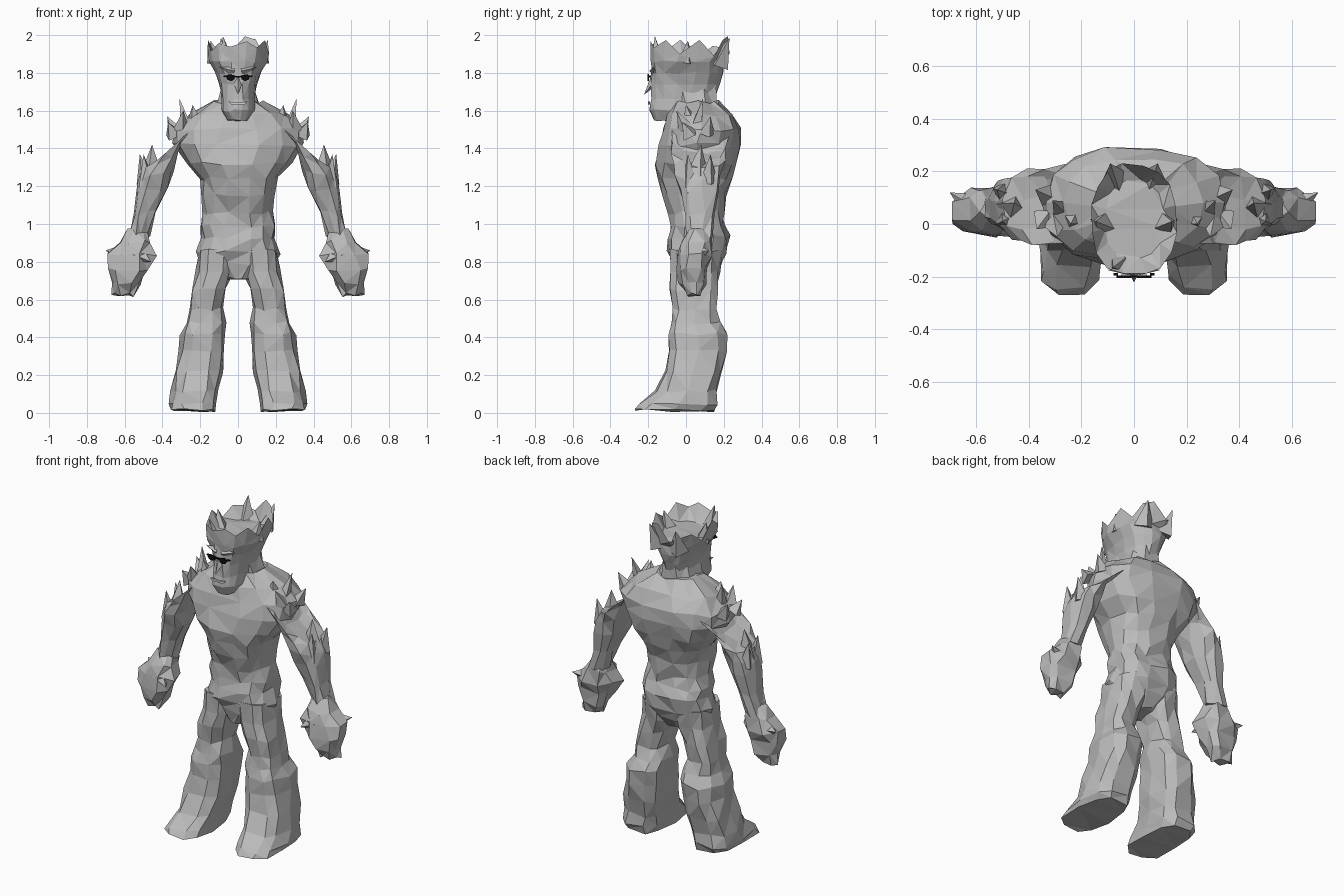
import bpy, bmesh, math, random
from mathutils import Vector, Matrix


def material(name, c):
    m = bpy.data.materials.new(name)
    m.diffuse_color = (c, c, c, 1)
    return m


STONE = material("grey stone", 0.5)
BLACK = material("black", 0.004)
PALE = material("pale teeth", 0.68)


def finish(bm, name, mat, mirror=False):
    bmesh.ops.recalc_face_normals(bm, faces=bm.faces)
    me = bpy.data.meshes.new(name)
    bm.to_mesh(me)
    bm.free()
    me.materials.append(mat)
    ob = bpy.data.objects.new(name, me)
    bpy.context.collection.objects.link(ob)
    if mirror:
        mod = ob.modifiers.new("mirror", 'MIRROR')
        mod.use_mirror_merge = False
    return ob


def loft(name, rings, n, jitter=0.0, seed=1, power=0.8, mirror=False, mat=STONE):
    """Faceted skin over rings (x0, x1, y0, y1, z, tilt, z offsets by corner)."""
    rnd = random.Random(seed)
    bm = bmesh.new()
    loops = []
    for ring in rings:
        x0, x1, y0, y1, z = ring[:5]
        tilt = math.radians(ring[5]) if len(ring) > 5 else 0
        lift = ring[6] if len(ring) > 6 else [0]
        centre = Vector(((x0 + x1) / 2, (y0 + y1) / 2, z))
        rot = Matrix.Rotation(tilt, 3, 'Y')
        loop = []
        for i in range(n):
            a = 2 * math.pi * (i + 0.5) / n - math.pi / 2
            c, s = math.cos(a), math.sin(a)
            p = Vector((math.copysign(abs(c) ** power, c) * (x1 - x0) / 2,
                        math.copysign(abs(s) ** power, s) * (y1 - y0) / 2,
                        lift[i % len(lift)]))
            p += Vector([rnd.uniform(-jitter, jitter) for _ in range(3)])
            loop.append(bm.verts.new(centre + rot @ p))
        loops.append(loop)
    for a, b in zip(loops, loops[1:]):
        for i in range(n):
            j = (i + 1) % n
            bm.faces.new((a[i], a[j], b[j], b[i]))
    bm.faces.new(loops[0])
    bm.faces.new(loops[-1])
    bmesh.ops.triangulate(bm, faces=bm.faces, quad_method='SHORT_EDGE')
    return finish(bm, name, mat, mirror)


def spike(name, base, tip, r, sides=4, mirror=False):
    """Pointed shard from base to tip."""
    base, tip = Vector(base), Vector(tip)
    d = tip - base
    bm = bmesh.new()
    m = Matrix.Translation((base + tip) / 2) @ d.to_track_quat('Z', 'Y').to_matrix().to_4x4()
    bmesh.ops.create_cone(bm, cap_ends=True, segments=sides, radius1=r, radius2=0,
                          depth=d.length, matrix=m)
    return finish(bm, name, STONE, mirror)


def plate(name, outline, y, mat, mirror=False, thick=0.009):
    """Thin plate facing forward from an x-z outline."""
    bm = bmesh.new()
    f = bm.faces.new([bm.verts.new((x, y, z)) for x, z in outline])
    new = bmesh.ops.extrude_face_region(bm, geom=[f])["geom"]
    bmesh.ops.translate(bm, verts=[v for v in new if isinstance(v, bmesh.types.BMVert)],
                        vec=(0, thick, 0))
    return finish(bm, name, mat, mirror)


# torso, from crotch to base of neck
loft("torso", [
    (-.08, .08, -.05, .13, .71),
    (-.19, .19, -.08, .18, .79),
    (-.215, .215, -.10, .22, .85),
    (-.20, .20, -.10, .23, .93),
    (-.205, .205, -.085, .20, .99),
    (-.185, .185, -.095, .20, 1.06),
    (-.19, .19, -.13, .215, 1.15),
    (-.205, .205, -.155, .25, 1.24),
    (-.28, .28, -.16, .28, 1.32),
    (-.34, .34, -.145, .285, 1.42),
    (-.34, .34, -.13, .29, 1.50),
    (-.26, .26, -.10, .25, 1.58),
    (-.13, .13, -.06, .18, 1.645),
], 14, 0.011, 4)

# upper arm and forearm
loft("arm", [
    (.14, .40, -.07, .22, 1.47, 50),
    (.22, .46, -.08, .21, 1.41, 40),
    (.30, .50, -.07, .20, 1.34, 25),
    (.345, .525, -.055, .185, 1.26, 15),
    (.375, .535, -.035, .175, 1.18, 12),
    (.425, .56, -.01, .155, 1.06, 12),
    (.475, .58, .0, .135, .93, 10),
], 9, 0.012, 7, mirror=True)

# fist
loft("fist", [
    (.485, .575, .01, .12, .965),
    (.465, .615, -.02, .13, .91),
    (.435, .705, -.04, .13, .84),
    (.47, .70, -.045, .12, .76),
    (.51, .675, -.035, .10, .69),
    (.55, .66, -.005, .08, .625),
], 8, 0.014, 5, mirror=True)
spike("thumb_ridge", (.53, .0, .84), (.46, -.05, .80), .05, 4, True)
spike("knuckle_ridge", (.60, .06, .84), (.70, .12, .86), .06, 4, True)

# legs, flared over the feet
loft("leg", [
    (.02, .21, -.09, .19, .86),
    (.025, .215, -.09, .18, .75),
    (.06, .25, -.085, .17, .65),
    (.085, .265, -.07, .165, .55),
    (.07, .27, -.09, .18, .48),
    (.06, .305, -.10, .215, .42),
    (.075, .305, -.09, .215, .33),
    (.085, .335, -.11, .19, .22),
    (.10, .355, -.16, .175, .12),
    (.11, .365, -.25, .17, .05),
    (.115, .36, -.285, .15, .012),
], 10, 0.010, 11, mirror=True, power=.7)

# shoulder and elbow shards
for i, (b, t, r) in enumerate([
    ((.28, .06, 1.53), (.31, .09, 1.665), .035),
    ((.23, .02, 1.55), (.24, .0, 1.63), .04),
    ((.33, .11, 1.48), (.375, .13, 1.57), .045),
    ((.34, .02, 1.47), (.37, -.02, 1.54), .05),
    ((.30, .0, 1.50), (.29, -.05, 1.60), .045),
    ((.46, .06, 1.25), (.455, .08, 1.42), .065),
    ((.49, .12, 1.22), (.52, .13, 1.37), .05),
    ((.48, .02, 1.20), (.50, .01, 1.37), .05),
]):
    spike("arm_shard_%d" % i, b, t, r, 4, True)

# neck
loft("neck", [(-.13, .13, -.06, .17, 1.60), (-.085, .085, -.09, .165, 1.74)], 8, .006, 2)

# head with ragged crown; hollow on top
peaks = [.06, .02, .06, -.01, .07, -.015, .06, .08, -.01, .02, .03, -.02, .07, .0, .05, .03]
loft("head", [
    (-.06, .06, -.17, .06, 1.55),
    (-.085, .085, -.195, .11, 1.60),
    (-.09, .09, -.185, .15, 1.66),
    (-.098, .098, -.185, .18, 1.74),
    (-.12, .12, -.185, .195, 1.80),
    (-.155, .155, -.19, .20, 1.86),
    (-.165, .165, -.195, .23, 1.91, 0, peaks),
    (-.11, .11, -.13, .17, 1.875),
], 16, 0.006, 3, power=.85)
spike("front_crest", (-.06, -.15, 1.87), (-.08, -.165, 1.995), .04)
spike("side_crest", (.12, .0, 1.86), (.145, .01, 1.97), .05, 4, True)
spike("back_crest", (.07, .17, 1.84), (.09, .23, 1.985), .06, 4, True)

# face
spike("nose", (0, -.165, 1.76), (0, -.222, 1.685), .028)
spike("brow", (.02, -.17, 1.81), (.10, -.175, 1.83), .025, 4, True)
plate("eye", [(.012, 1.785), (.02, 1.765), (.038, 1.757), (.056, 1.764), (.066, 1.782),
              (.05, 1.793), (.03, 1.790)], -.205, BLACK, True)
plate("eye_bridge", [(-.014, 1.776), (.014, 1.776), (.014, 1.784), (-.014, 1.784)],
      -.204, BLACK)
plate("eye_side", [(.06, 1.776), (.078, 1.78), (.078, 1.786), (.06, 1.785)],
      -.195, BLACK, True)
plate("teeth", [(-.05, 1.648), (-.035, 1.632), (.035, 1.632), (.05, 1.648), (0, 1.642)],
      -.200, PALE)
